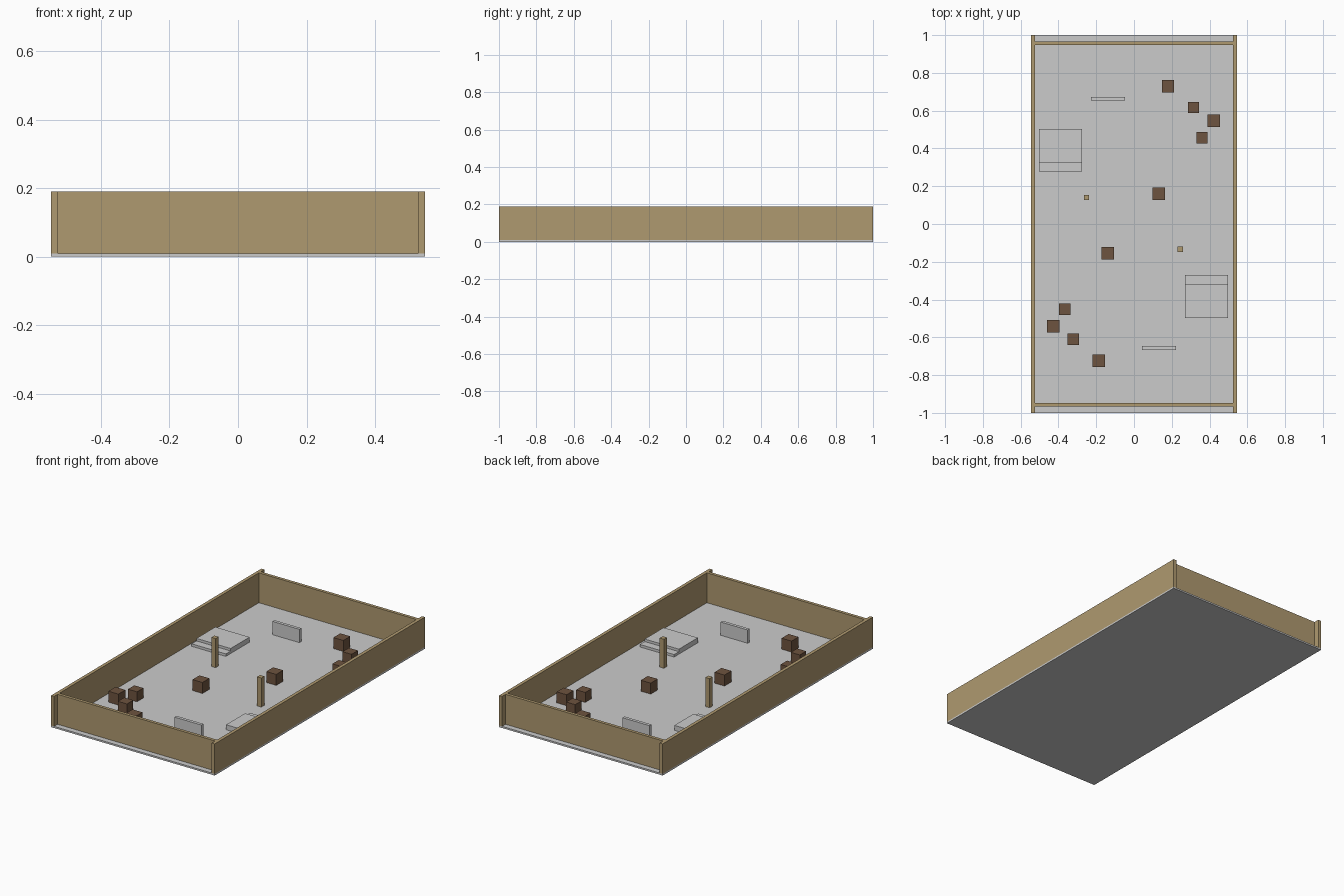
import bpy

if "Cube" in bpy.data.objects:
    bpy.data.objects.remove(bpy.data.objects["Cube"])


def paint(name, rgb):
    m = bpy.data.materials.new(name)
    m.diffuse_color = (*rgb, 1)
    m.use_nodes = True
    m.node_tree.nodes["Principled BSDF"].inputs["Base Color"].default_value = m.diffuse_color
    return m


WOOD = paint("light_wood", (0.43, 0.32, 0.16))
BROWN = paint("brown_wood", (0.155, 0.087, 0.05))
FLOOR = 0.01
OX, OY = -0.003, 0.003      # centre of the layout's half-turn symmetry


def box(name, x, y, z, mat=None):
    """Box from (min, max) ranges on each axis."""
    bpy.ops.mesh.primitive_cube_add(size=1, location=[sum(r) / 2 for r in (x, y, z)])
    ob = bpy.context.object
    ob.name = name
    ob.scale = [r[1] - r[0] for r in (x, y, z)]
    bpy.ops.object.transform_apply(location=False, rotation=False, scale=True)
    if mat:
        ob.data.materials.append(mat)
    return ob


def pair(name, x, y, z, mat=None):
    """Box plus its copy turned 180 degrees about the arena centre."""
    box(name + "_a", x, y, z, mat)
    box(name + "_b", [2 * OX - v for v in x[::-1]], [2 * OY - v for v in y[::-1]], z, mat)


# Floor board
box("floor", (-0.545, 0.545), (-1, 1), (0, FLOOR))

# Perimeter walls: long sides, and end walls set in between them
for s, side in ((-1, "left"), (1, "right")):
    box(side + "_wall", sorted((s * 0.525, s * 0.545)), (-1, 1), (FLOOR, 0.19), WOOD)
for s, side in ((-1, "front"), (1, "back")):
    box(side + "_wall", (-0.525, 0.525), sorted((s * 0.948, s * 0.967)), (FLOOR, 0.19), WOOD)

# Scattered wooden crates
crates = [(0.18, 0.73, 0.066), (0.315, 0.617, 0.06), (0.422, 0.547, 0.066),
          (0.36, 0.457, 0.06), (0.132, 0.161, 0.066)]
for i, (x, y, s) in enumerate(crates):
    h = s / 2
    pair(f"crate_{i}", (x - h, x + h), (y - h, y + h), (FLOOR, FLOOR + s), BROWN)

# Tall posts
pair("post", (-0.265, -0.237), (0.126, 0.154), (FLOOR, 0.185), WOOD)

# Stepped platforms: low step and raised deck
pair("platform_step", (-0.503, -0.275), (0.277, 0.323), (FLOOR, 0.025))
pair("platform_deck", (-0.503, -0.275), (0.323, 0.503), (FLOOR, 0.04))

# Low free-standing barriers
pair("barrier", (-0.228, -0.048), (0.653, 0.672), (FLOOR, 0.09))
